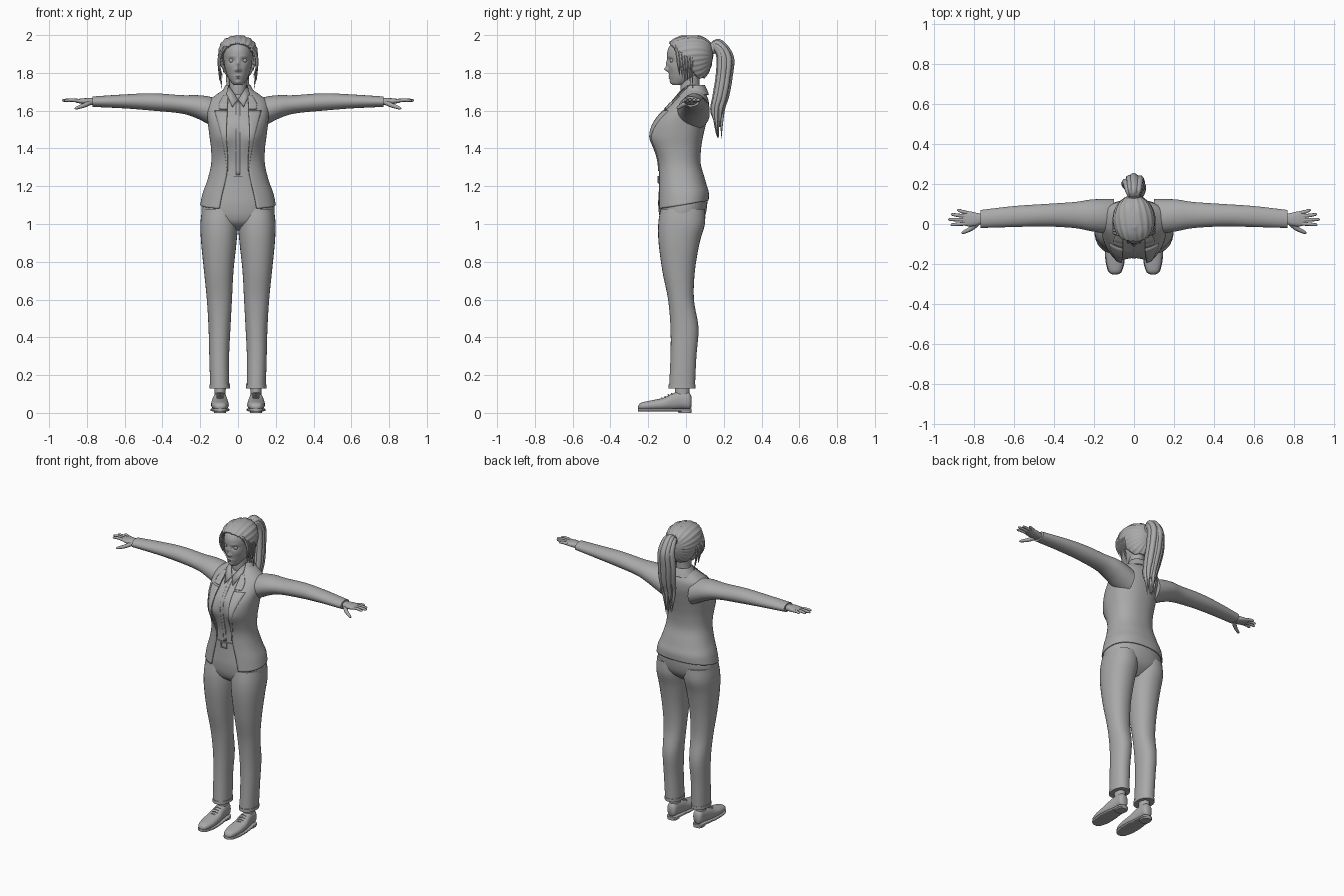
import bpy, bmesh, math, random
from mathutils import Vector, Matrix, Quaternion

random.seed(4)
cube = bpy.data.objects.get("Cube")
if cube:
    bpy.data.objects.remove(cube)

grey = bpy.data.materials.new("plain grey")
grey.use_nodes = True
grey.diffuse_color = (.4, .4, .4, 1)
grey.node_tree.nodes["Principled BSDF"].inputs["Base Color"].default_value = grey.diffuse_color


def smooth(keys, steps):
    """Spline through rows of numbers."""
    out = []
    for i in range(len(keys) - 1):
        a, b, c, d = (keys[min(max(i + k, 0), len(keys) - 1)] for k in (-1, 0, 1, 2))
        for s in range(steps):
            t = s / steps
            out.append([q + .5 * t * (r - p + t * (2 * p - 5 * q + 4 * r - e + t * (3 * (q - r) + e - p)))
                        for p, q, r, e in zip(a, b, c, d)])
    return out + [list(keys[-1])]


def spow(v, e):
    return math.copysign(abs(v) ** e, v)


def skin(bm, rings, closed=True):
    for low, high in zip(rings, rings[1:]):
        count = len(low)
        for k in range(count if closed else count - 1):
            j = (k + 1) % count
            bm.faces.new((low[k], low[j], high[j], high[k]))
    if closed:
        bm.faces.new(rings[0])
        bm.faces.new(rings[-1])


def loft(bm, keys, axis="z", p=2, n=32, steps=5, shape=None):
    """Rounded sections (position, a0, a1, b0, b1); a sixth number opens the front."""
    rings, opened = [], len(keys[0]) > 5
    for pos, a0, a1, b0, b1, *gap in smooth(keys, steps):
        ha, hb = (a1 - a0) / 2, (b1 - b0) / 2
        start = math.asin(min(.9, gap[0] / ha) ** (p / 2)) if opened else 0
        ring = []
        for k in range(n):
            t = start + (math.tau - 2 * start) * k / (n - 1 if opened else n)
            a = (a0 + a1) / 2 + ha * spow(math.sin(t), 2 / p)
            b = (b0 + b1) / 2 - hb * spow(math.cos(t), 2 / p)
            co = Vector({"z": (a, b, pos), "x": (pos, a, b), "y": (a, pos, b)}[axis])
            ring.append(bm.verts.new(shape(co) if shape else co))
        rings.append(ring)
    skin(bm, rings, not opened)


def tube(bm, keys, n=8, steps=6):
    """Round strand through (x, y, z, radius)."""
    rows = smooth(keys, steps)
    pts = [Vector(r[:3]) for r in rows]
    turn, last, rings = Quaternion(), Vector((0, 0, 1)), []
    for i, (pt, row) in enumerate(zip(pts, rows)):
        way = (pts[min(i + 1, len(pts) - 1)] - pts[max(i - 1, 0)]).normalized()
        turn, last = last.rotation_difference(way) @ turn, way
        rings.append([bm.verts.new(pt + turn @ Vector((math.cos(a), math.sin(a), 0)) * max(row[3], .001))
                      for a in (math.tau * k / n for k in range(n))])
    skin(bm, rings)


def box(bm, centre, size):
    bmesh.ops.create_cube(bm, size=1, matrix=Matrix.Translation(centre) @ Matrix.Diagonal((*size, 1)))


def finish(name, bm, mirror=False, thick=0):
    bmesh.ops.recalc_face_normals(bm, faces=bm.faces)
    mesh = bpy.data.meshes.new(name)
    bm.to_mesh(mesh)
    bm.free()
    mesh.materials.append(grey)
    ob = bpy.data.objects.new(name, mesh)
    bpy.context.collection.objects.link(ob)
    if thick:
        mod = ob.modifiers.new("Thickness", "SOLIDIFY")
        mod.thickness = thick
    if mirror:
        ob.modifiers.new("Mirror", "MIRROR").use_mirror_merge = False
    bpy.ops.object.select_all(action="DESELECT")
    ob.select_set(True)
    bpy.context.view_layer.objects.active = ob
    bpy.ops.object.shade_smooth_by_angle(angle=math.radians(50))


def part(name, keys, mirror=False, thick=0, **options):
    bm = bmesh.new()
    loft(bm, keys, **options)
    finish(name, bm, mirror, thick)


def even(rows):
    """Sections symmetric in x, from (z, half width, front, back, ...)."""
    return [(z, -w, w, f, b, *rest) for z, w, f, b, *rest in rows]


# Jacket body and the shirt beneath share one torso profile
TORSO = [(1.09, .2, -.155, .12, .1), (1.16, .187, -.152, .12, .085), (1.24, .16, -.15, .1, .065),
         (1.32, .142, -.152, .078, .055), (1.4, .143, -.168, .08, .06), (1.47, .152, -.18, .092, .065),
         (1.54, .16, -.172, .108, .062), (1.6, .165, -.125, .12, .058), (1.65, .155, -.075, .12, .055),
         (1.685, .115, -.038, .108, .052), (1.71, .078, -.018, .1, .05), (1.73, .064, 0, .092, .05)]
FINE = smooth(TORSO, 16)


def bust(co):
    if co.y < 0:
        co.y -= .022 * math.exp(-((abs(co.x) - .08) / .05) ** 2 - ((co.z - 1.46) / .065) ** 2)
    return co


def hem(co):
    co.z += .16 * (co.y + .09) * max(0, (1.2 - co.z) / .11)
    return bust(co)


def front_y(x, z):
    _, w, f, b, _ = min(FINE, key=lambda r: abs(r[0] - z))
    depth = (1 - min(.98, abs(x) / w) ** 2.3) ** (1 / 2.3)
    return bust(Vector((x, (f + b) / 2 - (b - f) / 2 * depth, z))).y


def patch(name, rows, lift, mirror=True):
    """Cloth strip lying on the chest, from (z, inner x, outer x)."""
    bm = bmesh.new()
    rings = []
    for z, a, b in smooth(rows, 6):
        xs = [a + (b - a) * k / 5 for k in range(6)]
        rings.append([bm.verts.new((x, front_y(x, z) - lift, z)) for x in xs])
    skin(bm, rings, False)
    finish(name, bm, mirror, .006)


part("jacket_body", even(TORSO), thick=.008, p=2.3, n=64, shape=hem)
part("shirt", even([(z, w - .012, f + .012, b - .012) for z, w, f, b, _ in TORSO[2:-1]]), p=2.3, n=64, shape=bust)
patch("lapels", [(1.28, .054, .057), (1.38, .056, .072), (1.48, .062, .092), (1.6, .056, .124)], .004)
patch("upper_lapels", [(1.61, .056, .1), (1.64, .055, .1), (1.68, .053, .075)], .006)
patch("shirt_placket", [(1.26, -.01, .01), (1.45, -.01, .01), (1.65, -.01, .01)], -.009, False)
part("jacket_collar", even([(1.685, .095, -.03, .122, .058), (1.71, .08, -.018, .112, .055),
                            (1.735, .066, 0, .1, .05)]), thick=.006, p=2.2)

# Pointed shirt collar
bm = bmesh.new()
bm.faces.new([bm.verts.new(c) for c in ((.002, -.062, 1.662), (.03, -.1, 1.622), (.062, -.034, 1.69),
                                        (.05, .01, 1.735), (.026, -.036, 1.7))])
finish("shirt_collar", bm, True, .006)

# Sleeves
part("sleeves", [(.1, -.05, .125, 1.5, 1.66), (.16, -.045, .125, 1.53, 1.676), (.22, -.035, .122, 1.56, 1.682),
                 (.3, -.02, .11, 1.585, 1.682), (.45, -.012, .1, 1.6, 1.692), (.6, -.015, .09, 1.612, 1.686),
                 (.77, -.02, .07, 1.62, 1.675)], True, axis="x")

# Hands with fingers and thumb
bm = bmesh.new()
loft(bm, [(.75, .005, .048, 1.63, 1.665), (.79, -.008, .056, 1.63, 1.667), (.83, -.012, .064, 1.637, 1.664),
          (.86, -.002, .058, 1.643, 1.66)], "x", p=2.5, n=20)
for base, tip, reach in ((.056, .07, .887), (.038, .048, .918), (.02, .023, .932), (.002, -.004, .92)):
    tube(bm, [(.835, base, 1.651, .0095), ((.84 + reach) / 2, (base + tip) / 2, 1.656, .009),
              (reach - .008, tip, 1.654, .007), (reach, tip, 1.653, .001)])
tube(bm, [(.785, .005, 1.642, .014), (.815, -.022, 1.628, .012), (.855, -.042, 1.614, .008), (.865, -.046, 1.611, .001)])
finish("hands", bm, True)

# Trousers, belt and buckle
part("trouser_hips", even([(.965, .05, -.07, .03), (1, .16, -.12, .075), (1.04, .19, -.14, .1), (1.1, .193, -.147, .112),
                           (1.16, .178, -.145, .11), (1.255, .145, -.139, .082)]), p=2.2, n=48)
part("trouser_legs", [(.13, .046, .147, -.09, .047), (.3, .047, .152, -.082, .055), (.45, .04, .156, -.082, .066),
                      (.6, .032, .165, -.095, .042), (.75, .024, .18, -.125, .047), (.9, .008, .195, -.145, .072),
                      (1, 0, .199, -.147, .1), (1.08, .004, .19, -.135, .1)], True, p=2.2)
part("trouser_cuffs", [(.13, .043, .15, -.093, .05), (.15, .043, .15, -.092, .05)], True, p=2.2, steps=1)
part("belt", even([(1.215, .158, -.147, .094), (1.255, .148, -.146, .086)]), p=2.2, n=48, steps=1)
bm = bmesh.new()
for side in (-1, 1):
    box(bm, (side * .02, -.148, 1.235), (.005, .008, .036))
    box(bm, (0, -.148, 1.235 + side * .016), (.044, .008, .005))
finish("belt_buckle", bm)

# Ankles and laced shoes
part("ankles", [(.06, .065, .125, -.06, .02), (.1, .066, .124, -.058, .018), (.2, .06, .13, -.06, .025)], True)
SHOE = [(-.253, .085, .105, .024, .036), (-.238, .064, .126, .016, .054), (-.185, .05, .14, .014, .066),
        (-.12, .05, .142, .014, .08), (-.07, .056, .136, .015, .104), (-.02, .061, .129, .02, .115),
        (.014, .064, .126, .02, .11), (.028, .076, .114, .03, .09)]
part("shoes", SHOE, True, axis="y", p=2.3)
part("shoe_soles", [(y, a - .003, b + .003, .008, .024) for y, a, b, _, _ in SHOE], True, axis="y", p=5)
part("shoe_heels", [(0, .064, .126, -.04, .03), (.022, .062, .128, -.045, .03)], True, p=3, steps=1)
bm = bmesh.new()
for k in range(4):
    y, z = -.125 + k * .017, .079 + k * .008
    tube(bm, [(.074, y, z - .006, .003), (.095, y - .003, z + .001, .003), (.117, y, z - .006, .003)])
finish("shoe_laces", bm, True)

# Neck and head with sculpted features: (x, z, width, height, push)
part("neck", even([(1.65, .055, -.02, .085), (1.7, .046, -.028, .072), (1.76, .045, -.028, .072), (1.81, .05, -.02, .08)]))
FEATURES = [(0, 1.819, .011, .011, .02), (0, 1.845, .009, .022, .01), (.034, 1.866, .017, .011, -.009),
            (.034, 1.888, .022, .007, .003), (0, 1.783, .02, .004, .006), (0, 1.772, .017, .004, .006),
            (.045, 1.83, .02, .02, .004), (0, 1.75, .018, .012, .005), (.013, 1.814, .006, .006, .007)]


def face(co):
    if co.y < 0:
        x, z = abs(co.x), co.z
        co.y -= sum(d * math.exp(-((x - fx) / w) ** 2 - ((z - fz) / h) ** 2) for fx, fz, w, h, d in FEATURES)
    return co


part("head", even([(1.735, .022, -.068, -.02), (1.75, .036, -.08, .02), (1.78, .054, -.088, .07), (1.82, .068, -.094, .11),
                   (1.87, .076, -.098, .125), (1.92, .077, -.097, .128), (1.96, .06, -.07, .11),
                   (1.985, .02, -.01, .06)]), n=96, steps=9, shape=face)
bm = bmesh.new()
bmesh.ops.create_uvsphere(bm, u_segments=16, v_segments=10, radius=.013, matrix=Matrix.Translation((.034, -.073, 1.866)))
finish("eyes", bm, True)


# Swept-back hair, cut away along the hairline
def ridges(co):
    mid = Vector((0, .03, 1.88))
    angle = math.atan2(co.x, co.z - mid.z)
    return mid + (co - mid) * (1 - .035 * abs(math.sin(angle * 11 + co.y * 12)))


bm = bmesh.new()
loft(bm, even([(1.77, .05, .01, .1), (1.8, .075, -.03, .122), (1.85, .098, -.085, .14), (1.9, .108, -.104, .146),
               (1.95, .097, -.1, .138), (1.982, .07, -.066, .11), (2, .026, -.02, .07)]), n=96, steps=8, shape=ridges)
bare = [f for f in bm.faces if f.calc_center_median().y < (1.85 - f.calc_center_median().z) * .8]
bmesh.ops.delete(bm, geom=bare, context="FACES")
finish("hair_cap", bm, thick=.016)

# Loose strands framing the face
bm = bmesh.new()
for k in range(6):
    y, low = -.045 + k * .014, 1.79 - .016 * k + random.uniform(-.01, .02)
    tube(bm, [(.07, y - .01, 1.945, .006), (.096, y, 1.89, .009), (.1, y + .006, 1.835, .007),
              (.09 + random.uniform(-.01, .012), y + .012, low, .001)], 6)
finish("face_strands", bm, True)

# Ponytail made of tapering locks, with its band
bm = bmesh.new()
for k in range(20):
    a = k * 2.4
    dx, dy = .04 * math.cos(a) * math.sqrt(k / 19), .028 * math.sin(a) * math.sqrt(k / 19)
    end = random.uniform(1.44, 1.58)
    tube(bm, [(dx * .3, .125, 1.925 + dy * .3, .011), (dx * .7, .165 + dy * .3, 1.945 + dy * .6, .018),
              (dx, .205 + dy, 1.885, .02), (dx * 1.2, .2 + dy, 1.78, .019), (dx * 1.1 + .008, .183 + dy, 1.68, .018),
              (dx + .01, .165 + dy, 1.6, .012), (dx * .7 + .012, .17 + dy * .6, end, .001)])
finish("ponytail", bm)
bm = bmesh.new()
tube(bm, [(0, .125, 1.922, .03), (0, .148, 1.935, .032)], 16)
finish("hair_band", bm)
